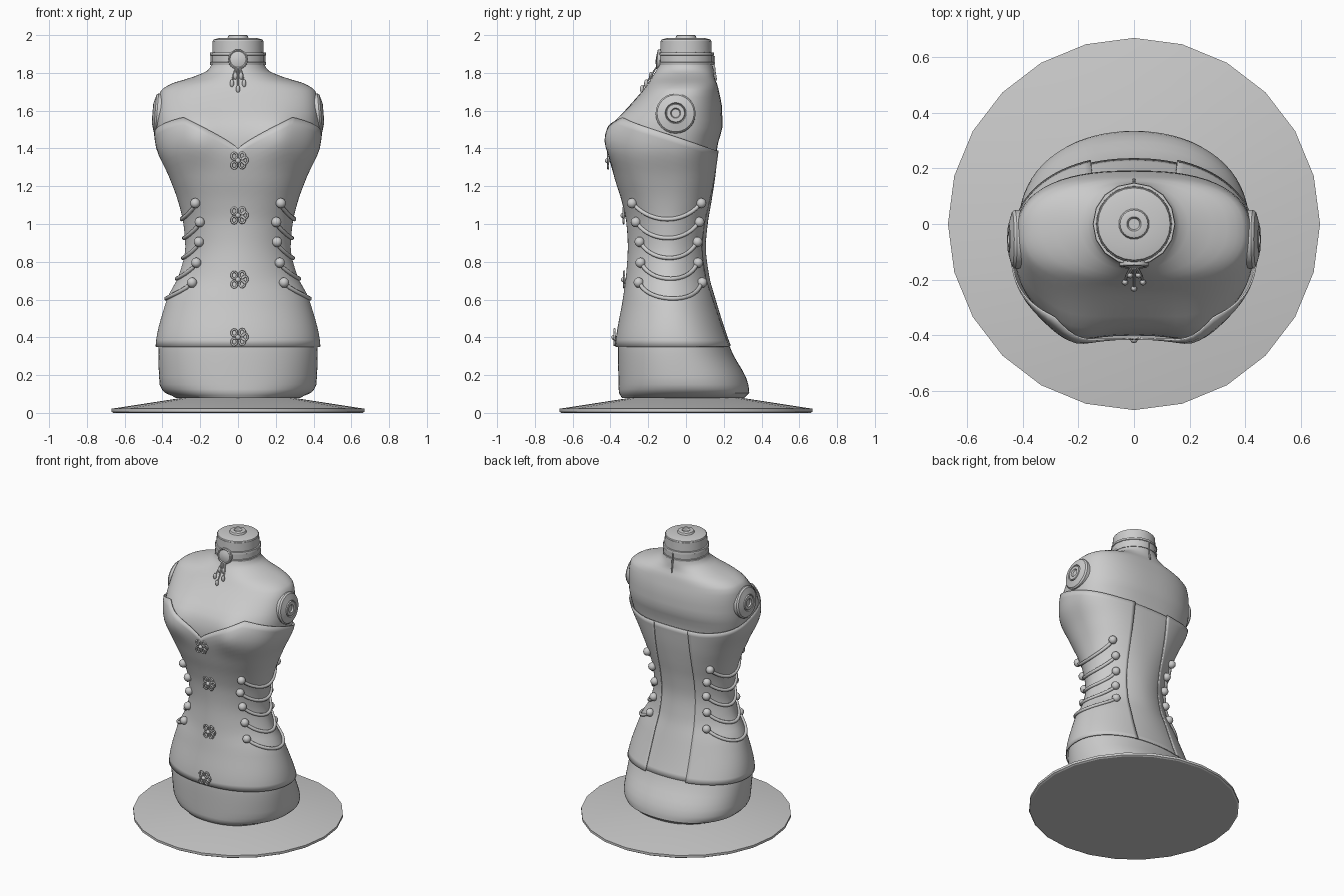
import bpy, bmesh, math
from mathutils import Vector, Matrix

if "Cube" in bpy.data.objects:
    bpy.data.objects.remove(bpy.data.objects["Cube"])

# Torso sections: z, half width, front y, back y, y of widest point, squareness
SECTIONS = [
    (.080, .33, -.34, .31, 0, 2.2), (.105, .385, -.355, .335, 0, 2.2), (.15, .415, -.357, .33, -.01, 2.2),
    (.33, .422, -.36, .24, -.05, 2.15), (.60, .362, -.32, .15, -.08, 1.95), (.73, .297, -.302, .115, -.09, 1.85),
    (.88, .264, -.293, .098, -.09, 1.9), (1.0, .274, -.30, .108, -.09, 2.0), (1.12, .302, -.325, .128, -.09, 2.2),
    (1.25, .350, -.365, .148, -.09, 2.4), (1.42, .422, -.402, .168, -.08, 2.5), (1.52, .432, -.383, .193, -.07, 2.5),
    (1.62, .427, -.305, .19, -.05, 2.5), (1.70, .411, -.235, .175, -.03, 2.5), (1.74, .36, -.205, .165, -.02, 2.4),
    (1.778, .24, -.18, .15, 0, 2.1), (1.818, .155, -.155, .145, 0, 2), (1.86, .138, -.14, .138, 0, 2),
    (1.97, .135, -.135, .135, 0, 2)]


def section(z):
    """Hermite interpolation of the section table."""
    S = SECTIONS
    z = min(max(z, S[0][0]), S[-1][0])
    i = max(k for k in range(len(S) - 1) if S[k][0] <= z)
    h = S[i + 1][0] - S[i][0]
    t = (z - S[i][0]) / h

    def slope(k, c):
        if k in (0, len(S) - 1):
            return 0
        a = (S[k][c] - S[k - 1][c]) / (S[k][0] - S[k - 1][0])
        b = (S[k + 1][c] - S[k][c]) / (S[k + 1][0] - S[k][0])
        return 2 * a * b / (a + b) if a * b > 0 else 0
    return [(2*t**3 - 3*t*t + 1) * S[i][c] + (t**3 - 2*t*t + t) * h * slope(i, c)
            + (3*t*t - 2*t**3) * S[i + 1][c] + (t**3 - t*t) * h * slope(i + 1, c) for c in range(1, 6)]


def surf(t, z, off=0.0):
    """Point on the torso at angle t (0 = front, positive to +x) and height z."""
    hw, yf, yb, yc, n = section(z)
    s, c = math.sin(t), math.cos(t)
    r = (abs(s)**n + abs(c)**n) ** (-1 / n)
    x = (hw + off) * s * r
    y = yc - c * r * ((yc - yf) if c > 0 else (yb - yc)) - math.copysign(off, c) * abs(c * r)
    if c > 0:  # bust
        y -= .038 * math.exp(-((abs(x) - .22) / .1)**2 - ((z - 1.47) / .12)**2)
    return Vector((x, y, z))


def angle_at(y, z):
    """Angle on the +x side where the torso reaches depth y."""
    hw, yf, yb, yc, n = section(z)
    v = (y - yc) / ((yc - yf + .025) if y < yc else (yb - yc + .025))
    v = max(-.95, min(.95, v))
    return math.atan2((1 - abs(v)**n) ** (1 / n), -v)


def finish(ob, angle=35):
    bpy.ops.object.select_all(action='DESELECT')
    ob.select_set(True)
    bpy.context.view_layer.objects.active = ob
    bpy.ops.object.shade_smooth_by_angle(angle=math.radians(angle))
    return ob


def loft(name, rows, closed=True, caps=True, angle=35):
    bm = bmesh.new()
    vs = [[bm.verts.new(p) for p in row] for row in rows]
    n = len(rows[0])
    for a, b in zip(vs, vs[1:]):
        for i in range(n if closed else n - 1):
            j = (i + 1) % n
            bm.faces.new((a[i], a[j], b[j], b[i]))
    if closed and caps:
        bm.faces.new(vs[0][::-1])
        bm.faces.new(vs[-1])
    bmesh.ops.recalc_face_normals(bm, faces=bm.faces)
    me = bpy.data.meshes.new(name)
    bm.to_mesh(me)
    bm.free()
    ob = bpy.data.objects.new(name, me)
    bpy.context.collection.objects.link(ob)
    return finish(ob, angle)


def lathe(name, prof, loc=(0, 0, 0), axis=(0, 0, 1), n=24, angle=35):
    M = Matrix.Translation(loc) @ Vector(axis).to_track_quat('Z', 'Y').to_matrix().to_4x4()
    return loft(name, [[M @ Vector((r * math.sin(math.tau * i / n), r * math.cos(math.tau * i / n), h))
                        for i in range(n)] for r, h in prof], angle=angle)


def ball(name, loc, r, scale=(1, 1, 1)):
    bpy.ops.mesh.primitive_uv_sphere_add(segments=14, ring_count=8, radius=r, location=loc)
    ob = bpy.context.object
    ob.name, ob.scale = name, scale
    return finish(ob, 60)


def tube(name, pts, r, cyclic=False):
    cu = bpy.data.curves.new(name, 'CURVE')
    cu.dimensions, cu.bevel_depth, cu.bevel_resolution = '3D', r, 2
    cu.use_fill_caps = True
    sp = cu.splines.new('POLY')
    sp.points.add(len(pts) - 1)
    for q, p in zip(sp.points, pts):
        q.co = (*p, 1)
    sp.use_cyclic_u = cyclic
    ob = bpy.data.objects.new(name, cu)
    bpy.context.collection.objects.link(ob)


# Stand
lathe("stand_disc", [(.66, 0), (.67, .006), (.67, .022), (.28, .082)], angle=30)

# Torso and neck
levels = [.08, .092, .105, .125, .15] + [.15 + .04 * k for k in range(1, 39)]
levels += [1.69 + .015 * k for k in range(1, 13)] + [1.9, 1.97]
N = 72
loft("torso", [[surf(math.tau * i / N, z) for i in range(N)] for z in levels], angle=40)

# Neck cap and shoulder caps
lathe("neck_cap", [(.135, 1.965), (.13, 1.977), (.10, 1.984), (.055, 1.986), (.05, 1.998),
                   (.045, 2.0), (.026, 2.0), (.02, 1.988), (.004, 1.988)])
for s in (-1, 1):
    lathe("shoulder_cap", [(.106, -.03), (.106, .004), (.098, .014), (.056, .026), (.051, .018), (.047, .028),
                           (.027, .028), (.022, .018), (.004, .018)], (s * .425, -.055, 1.585), (s, 0, .08))


# Corset with sweetheart top, open at the back over a modesty panel
def corset_top(t):
    p = surf(t, 1.5)
    if abs(p.x) < .285 and p.y < -.1:
        return 1.40 + .166 * (abs(p.x) / .285) ** .85
    return 1.566 - .176 * min(1, max(0, (p.y + .37) / .54))


def back_gap(f):
    return math.atan((.16 - .03 * f) / section(.35 + f * 1.04)[0])


ROWS, COLS = 32, 96
rows, panel = [], []
for j in range(ROWS + 1):
    f = j / ROWS
    row = []
    for i in range(COLS + 1):
        t = (2 * i / COLS - 1) * (math.pi - back_gap(f))
        row.append(surf(t, .35 + (corset_top(t) - .35) * f, .012))
    rows.append(row)
    panel.append([surf(math.pi + k / 6 * (back_gap(f) + .05), .355 + 1.03 * f, .004) for k in range(-6, 7)])
for name, grid in (("corset", rows), ("back_panel", panel)):
    ob = loft(name, grid, closed=False)
    mod = ob.modifiers.new("thickness", 'SOLIDIFY')
    mod.thickness, mod.offset = .006, 0

# Side lacing: buttons and sagging cords
for z, yf, yb in ((1.11, -.285, .08), (1.01, -.265, .07), (.905, -.245, .06), (.795, -.24, .063), (.69, -.25, .085)):
    t0, t1 = angle_at(yf, z), angle_at(yb, z)
    for s in (-1, 1):
        for t in (t0, t1):
            ball("lace_button", surf(s * t, z, .026), .027)
        pts = []
        for k in range(17):
            w = k / 16
            pts.append(surf(s * (t0 + (t1 - t0) * w), z - .085 * (4 * w * (1 - w)) ** .8, .02))
        tube("lace_cord", pts, .011)

# Front clasps: knotted loops round a bead
for z in (1.335, 1.045, .705, .40):
    c = surf(0, z, .02)
    ball("clasp_bead", c + Vector((0, -.006, 0)), .014)
    for dx, dz in ((-.02, .024), (.022, .026), (-.02, -.024), (.022, -.022), (.036, .002)):
        tube("clasp_loop", [c + Vector((dx + .015 * math.cos(a), -.003, dz + .018 * math.sin(a)))
                            for a in [math.tau * k / 12 for k in range(12)]], .0055, True)

# Choker with raised edges
lathe("choker_band", [(.13, 1.84), (.147, 1.842), (.149, 1.856), (.145, 1.858), (.145, 1.892),
                      (.149, 1.894), (.147, 1.908), (.13, 1.91)], n=16)
# Brooch and hanging drops
lathe("brooch", [(.053, -.012), (.053, .004), (.047, .008), (.042, .004), (.025, .01), (.004, .012)],
      (0, -.148, 1.872), (0, -1, .1))
for dx, z in ((-.032, 1.745), (0, 1.715), (.032, 1.745), (-.014, 1.785), (.016, 1.785)):
    t = dx / .2
    top = Vector((dx * .4, -.16, 1.825))
    end = surf(t, z, .01)
    end.x = dx
    mid = surf(t, (z + 1.825) / 2, .01)
    mid.x = dx * .8
    tube("drop_chain", [top, mid, end], .004)
    ball("drop_bead", end, .011, (1, 1, 1.9))
# Clasp tail at the nape
tube("choker_tail", [(0, .149, 1.89), (0, .15, 1.82), (0, .16, 1.76)], .005)
